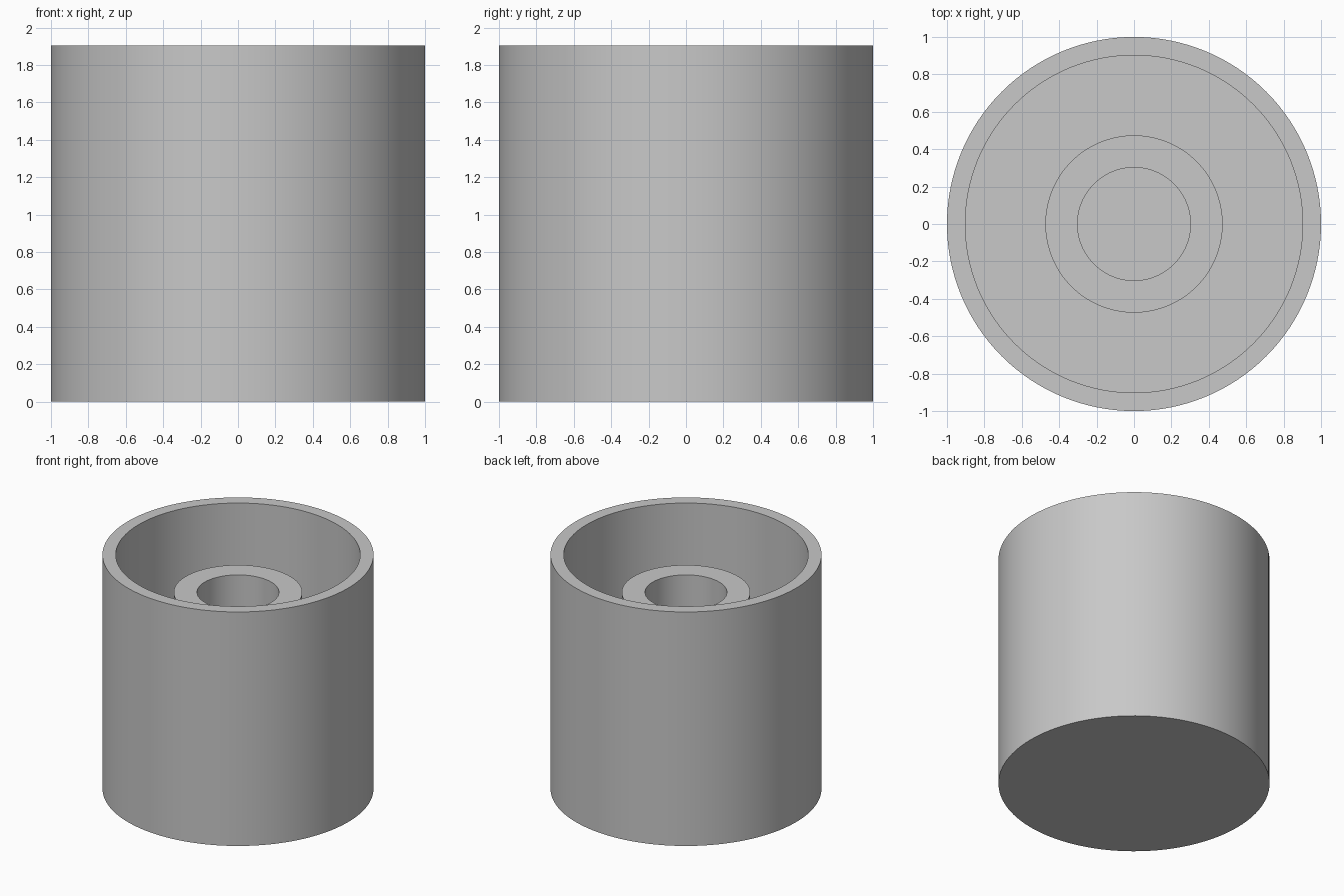
import bpy, bmesh, math

cube = bpy.data.objects.get("Cube")
if cube:
    bpy.data.objects.remove(cube, do_unlink=True)

SEGMENTS = 128
HEIGHT, FLOOR, BOSS_TOP = 1.905, 0.1, 1.6
OUTER_R, INNER_R, BOSS_R, BORE_R = 1.0, 0.902, 0.474, 0.302

grey = bpy.data.materials.new("plain grey")
grey.use_nodes = True
colour = (0.58, 0.58, 0.58, 1)
grey.diffuse_color = colour
grey.node_tree.nodes["Principled BSDF"].inputs["Base Color"].default_value = colour


def lathe(name, profile):
    """Revolve (radius, z) points round the z axis, capping an end that has a closed rim."""
    bm = bmesh.new()
    verts = [bm.verts.new((r, 0, z)) for r, z in profile]
    edges = [bm.edges.new(pair) for pair in zip(verts, verts[1:])]
    bmesh.ops.spin(bm, geom=verts + edges, cent=(0, 0, 0), axis=(0, 0, 1),
                   angle=math.tau, steps=SEGMENTS, use_duplicate=False)
    bmesh.ops.remove_doubles(bm, verts=bm.verts, dist=1e-5)
    bmesh.ops.recalc_face_normals(bm, faces=bm.faces)
    mesh = bpy.data.meshes.new(name)
    bm.to_mesh(mesh)
    bm.free()
    mesh.materials.append(grey)
    obj = bpy.data.objects.new(name, mesh)
    bpy.context.collection.objects.link(obj)
    bpy.ops.object.select_all(action='DESELECT')
    obj.select_set(True)
    bpy.context.view_layer.objects.active = obj
    bpy.ops.object.shade_smooth_by_angle(angle=math.radians(30))
    return obj


# Open cup with a solid base
lathe("outer_cup", [(0, 0), (OUTER_R, 0), (OUTER_R, HEIGHT),
                    (INNER_R, HEIGHT), (INNER_R, FLOOR), (0, FLOOR)])

# Central hollow post, seated slightly into the base
SEAT = FLOOR - 0.02
lathe("central_tube", [(BOSS_R, SEAT), (BOSS_R, BOSS_TOP), (BORE_R, BOSS_TOP),
                       (BORE_R, SEAT), (BOSS_R, SEAT)])
